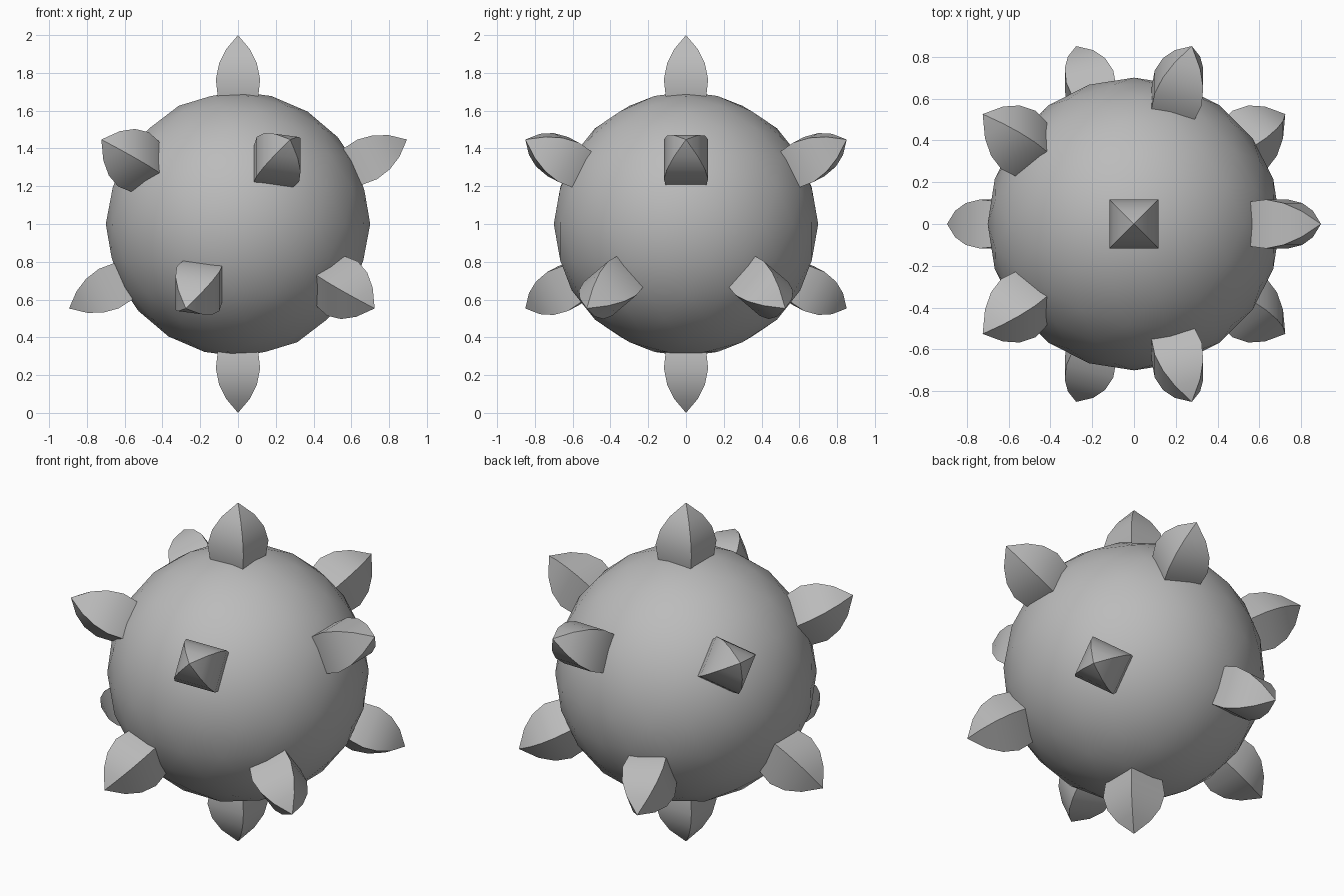
import bpy
import bmesh
import math
from mathutils import Vector, Matrix

cube = bpy.data.objects.get("Cube")
if cube:
    bpy.data.objects.remove(cube, do_unlink=True)

CENTRE = Vector((0, 0, 1))
# Spike profile: (distance from the ball's centre, half width)
PROFILE = [(0.6, 0.095), (0.69, 0.109), (0.765, 0.117), (0.85, 0.1), (0.925, 0.063)]

grey = bpy.data.materials.new("plain grey")
grey.use_nodes = True
grey.diffuse_color = (0.5, 0.5, 0.5, 1)
grey.node_tree.nodes["Principled BSDF"].inputs["Base Color"].default_value = grey.diffuse_color


def add_object(name, bm, matrix, sharp_angle):
    """Turn a bmesh into a shaded object."""
    bmesh.ops.recalc_face_normals(bm, faces=bm.faces)
    mesh = bpy.data.meshes.new(name)
    bm.to_mesh(mesh)
    bm.free()
    mesh.materials.append(grey)
    obj = bpy.data.objects.new(name, mesh)
    obj.matrix_world = matrix
    bpy.context.collection.objects.link(obj)
    bpy.ops.object.select_all(action='DESELECT')
    obj.select_set(True)
    bpy.context.view_layer.objects.active = obj
    bpy.ops.object.shade_smooth_by_angle(angle=math.radians(sharp_angle))
    return obj


def add_spike(name, direction):
    """Four-sided curved spike pointing outwards from the ball."""
    bm = bmesh.new()
    rings = [[bm.verts.new((sx * w, sy * w, r))
              for sx, sy in ((-1, -1), (1, -1), (1, 1), (-1, 1))] for r, w in PROFILE]
    tip = bm.verts.new((0, 0, 1))
    bm.faces.new(rings[0])
    for i in range(4):
        j = (i + 1) % 4
        for low, high in zip(rings, rings[1:]):
            bm.faces.new((low[i], low[j], high[j], high[i]))
        bm.faces.new((rings[-1][i], rings[-1][j], tip))
    # Local y stays square to the world x axis
    side = direction.cross(Vector((1, 0, 0))).normalized()
    across = side.cross(direction)
    turn = Matrix((across, side, direction)).transposed().to_4x4()
    add_object(name, bm, Matrix.Translation(CENTRE) @ turn, 40)


# Ball
ball = bmesh.new()
bmesh.ops.create_icosphere(ball, subdivisions=3, radius=0.7)
add_object("ball", ball, Matrix.Translation(CENTRE), 40)

# Spikes on the twelve corners of an icosahedron
add_spike("top_spike", Vector((0, 0, 1)))
add_spike("bottom_spike", Vector((0, 0, -1)))
height, reach = 1 / math.sqrt(5), 2 / math.sqrt(5)
for k in range(5):
    a = math.tau * k / 5
    out = Vector((reach * math.cos(a), reach * math.sin(a), height))
    add_spike(f"upper_spike_{k + 1}", out)
    add_spike(f"lower_spike_{k + 1}", -out)
